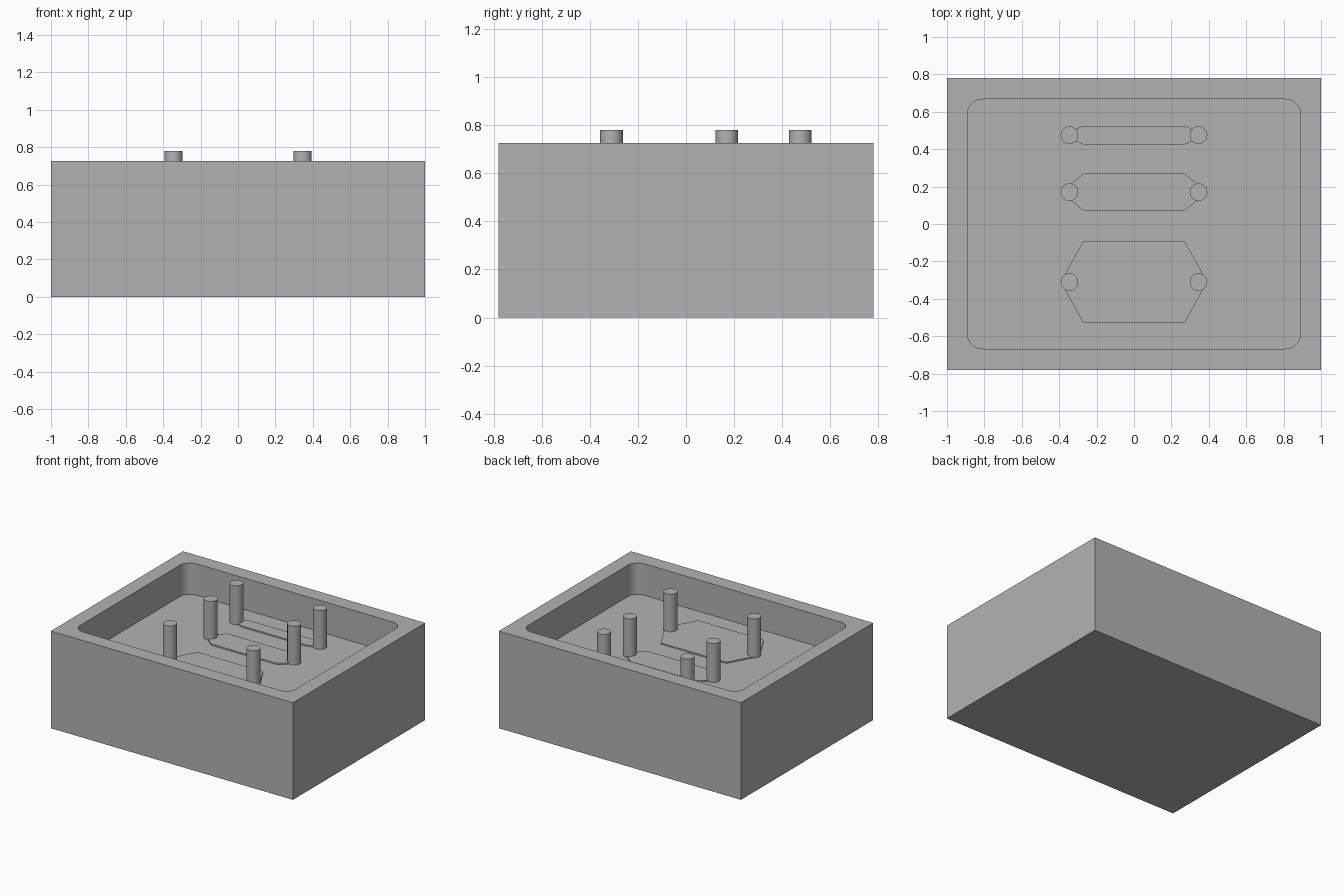
import bpy
import bmesh
from math import cos, sin, pi, radians

cube = bpy.data.objects.get("Cube")
if cube:
    bpy.data.objects.remove(cube, do_unlink=True)

TOP, FLOOR, PIN_TOP = 0.725, 0.49, 0.78
PIN_X, PIN_R = 0.345, 0.047

grey = bpy.data.materials.new("plain grey")
grey.use_nodes = True
colour = (0.45, 0.45, 0.45, 1)
grey.diffuse_color = colour
grey.node_tree.nodes["Principled BSDF"].inputs["Base Color"].default_value = colour


def prism(name, outline, z0, z1):
    """Extrude a flat counter-clockwise outline from z0 to z1."""
    bm = bmesh.new()
    base = bm.faces.new([bm.verts.new((x, y, z0)) for x, y in outline])
    top = bmesh.ops.extrude_face_region(bm, geom=[base], use_keep_orig=True)["geom"]
    verts = [v for v in top if isinstance(v, bmesh.types.BMVert)]
    bmesh.ops.translate(bm, verts=verts, vec=(0, 0, z1 - z0))
    bmesh.ops.recalc_face_normals(bm, faces=bm.faces)
    mesh = bpy.data.meshes.new(name)
    bm.to_mesh(mesh)
    bm.free()
    mesh.materials.append(grey)
    obj = bpy.data.objects.new(name, mesh)
    bpy.context.collection.objects.link(obj)
    return obj


def smooth(obj):
    bpy.ops.object.select_all(action="DESELECT")
    obj.select_set(True)
    bpy.context.view_layer.objects.active = obj
    bpy.ops.object.shade_smooth_by_angle(angle=radians(30))


def arc(cx, cy, r, start, sweep, steps):
    return [(cx + r * cos(start + sweep * i / steps),
             cy + r * sin(start + sweep * i / steps)) for i in range(steps + 1)]


def rounded_rectangle(hx, hy, r):
    points = []
    for i, (sx, sy) in enumerate([(1, 1), (-1, 1), (-1, -1), (1, -1)]):
        points += arc(sx * (hx - r), sy * (hy - r), r, i * pi / 2, pi / 2, 10)
    return points


# Solid block with a rounded pocket cut into the top
block = prism("block", [(-1, -0.78), (1, -0.78), (1, 0.78), (-1, 0.78)], 0, TOP)
cutter = prism("pocket_cutter", rounded_rectangle(0.89, 0.667, 0.08), FLOOR, 1)
cutter.hide_render = True
cut = block.modifiers.new("pocket", "BOOLEAN")
cut.operation = "DIFFERENCE"
cut.solver = "EXACT"
cut.object = cutter
bpy.context.view_layer.objects.active = block
bpy.ops.object.modifier_apply(modifier=cut.name)
bpy.data.objects.remove(cutter, do_unlink=True)
smooth(block)

# Three rows: a low six-sided pad with a locating pin at each end
for row, y, half_depth in [("front", -0.31, 0.22), ("middle", 0.17, 0.10), ("back", 0.475, 0.05)]:
    tip, shoulder = PIN_X + PIN_R, 0.27
    prism(row + "_pad", [(tip, y), (shoulder, y + half_depth), (-shoulder, y + half_depth),
                         (-tip, y), (-shoulder, y - half_depth), (shoulder, y - half_depth)],
          FLOOR - 0.01, FLOOR + 0.01)
    for side, x in [("left", PIN_X), ("right", -PIN_X)]:
        circle = arc(x, y, PIN_R, 0, 2 * pi, 32)[:-1]
        smooth(prism(f"{row}_{side}_pin", circle, FLOOR - 0.01, PIN_TOP))
